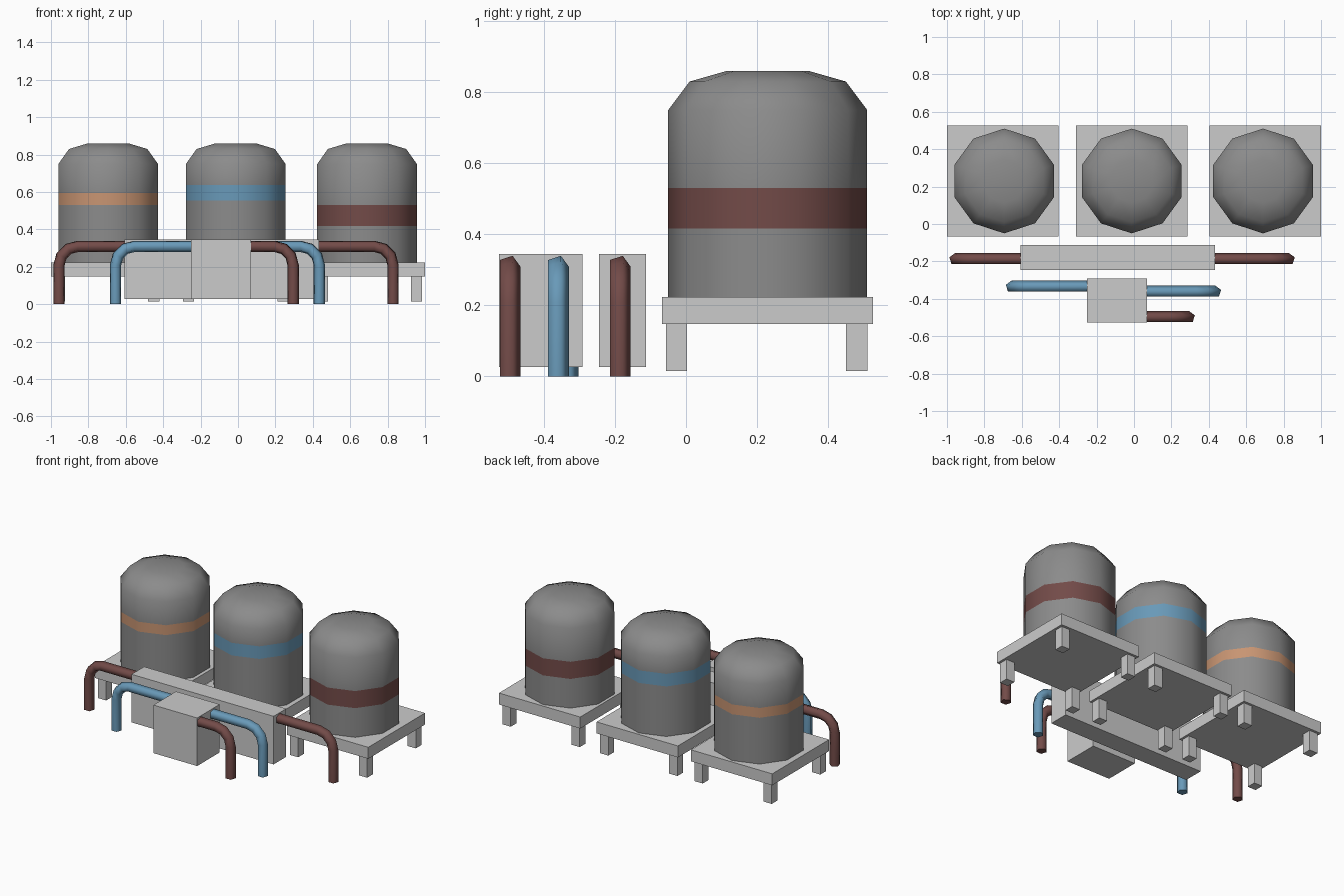
import bpy, bmesh
from math import sin, cos, pi, radians
from mathutils import Vector

if "Cube" in bpy.data.objects:
    bpy.data.objects.remove(bpy.data.objects["Cube"])


def material(name, rgb):
    m = bpy.data.materials.new(name)
    m.diffuse_color = (*rgb, 1)
    m.use_nodes = True
    m.node_tree.nodes["Principled BSDF"].inputs["Base Color"].default_value = m.diffuse_color
    return m


RED = material("dark_red", (0.17, 0.07, 0.065))
BLUE = material("steel_blue", (0.14, 0.32, 0.48))
ORANGE = material("orange", (0.58, 0.30, 0.17))
GREY = material("grey", (0.26, 0.26, 0.26))


def finish(bm, name, smooth=False):
    bmesh.ops.recalc_face_normals(bm, faces=bm.faces)
    me = bpy.data.meshes.new(name)
    bm.to_mesh(me)
    bm.free()
    ob = bpy.data.objects.new(name, me)
    bpy.context.collection.objects.link(ob)
    if smooth:
        bpy.ops.object.select_all(action='DESELECT')
        ob.select_set(True)
        bpy.context.view_layer.objects.active = ob
        bpy.ops.object.shade_smooth_by_angle(angle=radians(80))
    return ob


def box(name, lo, hi):
    bm = bmesh.new()
    bmesh.ops.create_cube(bm, size=1)
    for v in bm.verts:
        v.co = [(l + h) / 2 + c * (h - l) for l, h, c in zip(lo, hi, v.co)]
    return finish(bm, name)


def skin(bm, rings):
    """Bridge rings of points into a closed tube; returns the faces row by row."""
    rings = [[bm.verts.new(p) for p in r] for r in rings]
    n = len(rings[0])
    rows = [[bm.faces.new((a[i], a[(i + 1) % n], b[(i + 1) % n], b[i])) for i in range(n)]
            for a, b in zip(rings, rings[1:])]
    bm.faces.new(rings[0])
    bm.faces.new(rings[-1])
    return rows


def tank(name, x, band_lo, band_hi, mat):
    # ten-sided domed tank with a flush coloured band
    profile = [(0.28, 0.222), (0.28, band_lo), (0.28, band_hi),
               (0.28, 0.75), (0.22, 0.83), (0.115, 0.86)]
    bm = bmesh.new()
    rows = skin(bm, [[(x + r * sin(i * pi / 5), 0.23 + r * cos(i * pi / 5), z)
                      for i in range(10)] for r, z in profile])
    for f in rows[1]:
        f.material_index = 1
    ob = finish(bm, name, True)
    ob.data.materials.append(GREY)
    ob.data.materials.append(mat)


def pipe(name, x0, x1, y, mat, r=0.032, bend=0.1, z=0.309):
    # five-sided pipe running sideways, then bending down to the floor
    s = 1 if x1 > x0 else -1
    path = [(x0, z, 0)]
    for k in range(4):
        a = k * pi / 6
        path.append((x1 - s * bend * (1 - sin(a)), z - bend * (1 - cos(a)), a))
    path.append((x1, 0, pi / 2))
    rings = []
    for px, pz, a in path:
        out = Vector((s * sin(a), 0, cos(a)))
        rings.append([Vector((px, y, pz)) + r * (cos(t) * Vector((0, 1, 0)) + sin(t) * out)
                      for t in (i * 2 * pi / 5 for i in range(5))])
    bm = bmesh.new()
    skin(bm, rings)
    finish(bm, name, True).data.materials.append(mat)


# Tanks on four-legged platforms
for side, px, tx, lo, hi, mat in (("left", -0.7025, -0.694, 0.53, 0.595, ORANGE),
                                  ("middle", -0.012, -0.012, 0.555, 0.638, BLUE),
                                  ("right", 0.7025, 0.69, 0.417, 0.53, RED)):
    tank(side + "_tank", tx, lo, hi, mat)
    box(side + "_platform", (px - 0.2975, -0.067, 0.148), (px + 0.2975, 0.527, 0.224))
    for lx in (px - 0.2525, px + 0.2525):
        for ly in (-0.027, 0.481):
            box(side + "_leg", (lx - 0.03, ly - 0.03, 0.015), (lx + 0.03, ly + 0.03, 0.148))

# Housings in front of the tanks
box("long_housing", (-0.608, -0.245, 0.027), (0.432, -0.113, 0.345))
box("front_housing", (-0.25, -0.527, 0.027), (0.07, -0.291, 0.345))

# Pipes
pipe("rear_left_pipe", -0.6, -0.957, -0.188, RED)
pipe("rear_right_pipe", 0.42, 0.829, -0.188, RED)
pipe("front_left_pipe", -0.24, -0.655, -0.335, BLUE)
pipe("front_right_pipe", 0.06, 0.435, -0.362, BLUE)
pipe("front_short_pipe", 0.06, 0.295, -0.498, RED)
